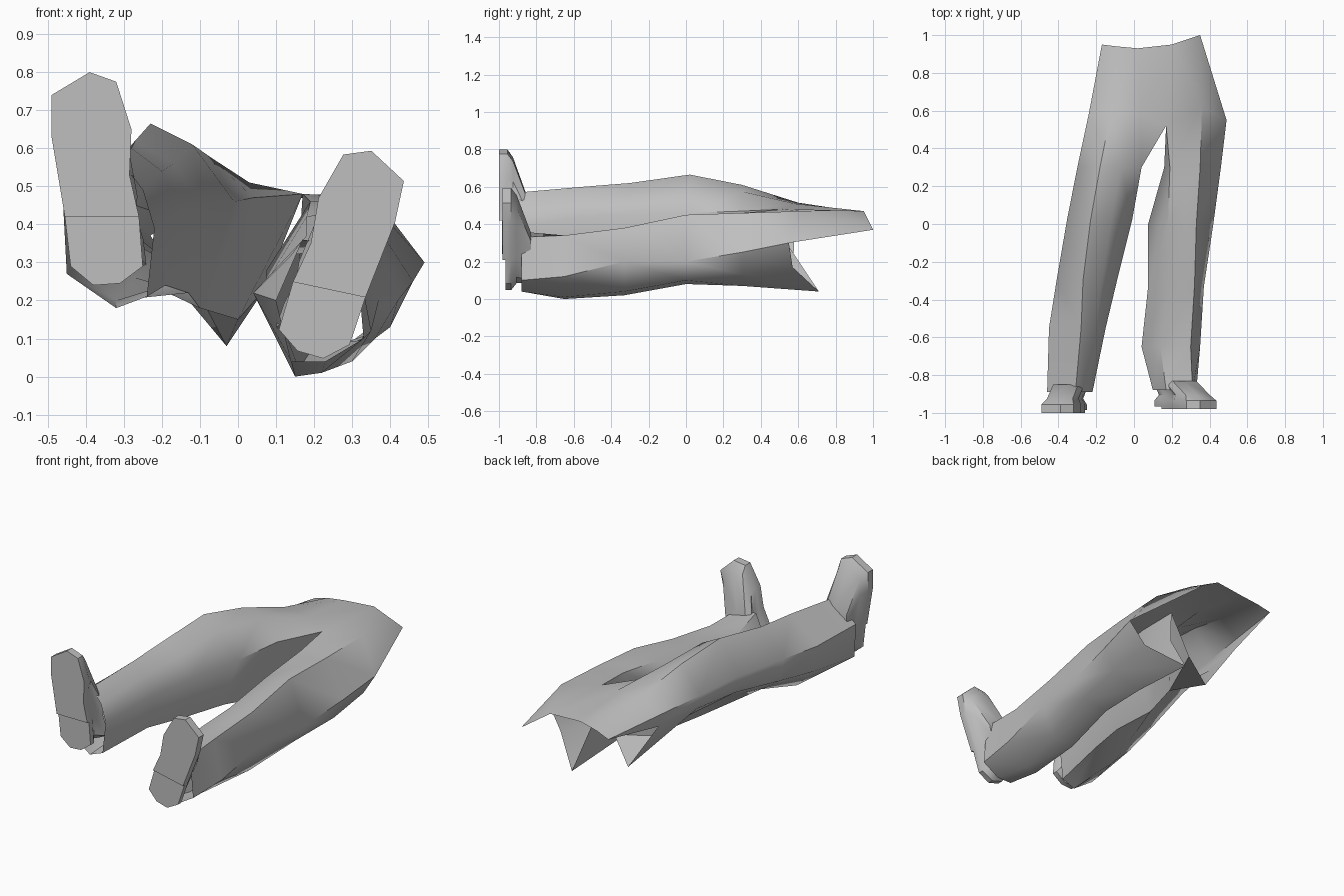
import bpy, bmesh, math
from mathutils import Vector

cube = bpy.data.objects.get("Cube")
if cube:
    bpy.data.objects.remove(cube, do_unlink=True)


def make_material(name, value):
    material = bpy.data.materials.new(name)
    material.use_nodes = True
    colour = (value, value, value, 1.0)
    material.diffuse_color = colour
    material.node_tree.nodes["Principled BSDF"].inputs["Base Color"].default_value = colour
    return material


grey = make_material("plain grey", 0.52)


def add_loft(bm, rings, cap_start=False, cap_end=False):
    """Skin a row of closed rings with quads."""
    loops = [[bm.verts.new(point) for point in ring] for ring in rings]
    for lower, upper in zip(loops, loops[1:]):
        count = len(lower)
        for i in range(count):
            j = (i + 1) % count
            bm.faces.new((lower[i], lower[j], upper[j], upper[i]))
    if cap_start:
        bm.faces.new(loops[0])
    if cap_end:
        bm.faces.new(loops[-1])


def finish(bm, name, angle):
    """Weld, orient, shade and link the mesh as a named object."""
    bmesh.ops.remove_doubles(bm, verts=bm.verts[:], dist=0.0005)
    bmesh.ops.recalc_face_normals(bm, faces=bm.faces[:])
    mesh = bpy.data.meshes.new(name)
    bm.to_mesh(mesh)
    bm.free()
    mesh.materials.append(grey)
    obj = bpy.data.objects.new(name, mesh)
    bpy.context.collection.objects.link(obj)
    bpy.ops.object.select_all(action="DESELECT")
    obj.select_set(True)
    bpy.context.view_layer.objects.active = obj
    bpy.ops.object.shade_smooth_by_angle(angle=math.radians(angle))
    return obj


def rings_from(sections):
    return [[(x, y, z) for x, z in points] for y, points in sections]


# Trouser cross-sections from cuff to thigh:
# outer low, bottom, inner low, inner high, inner shoulder, top, outer high
right_sections = [
    (-.89, [(-.45, .27), (-.32, .18), (-.24, .21), (-.22, .39), (-.25, .49), (-.31, .57), (-.46, .46)]),
    (-.55, [(-.43, .31), (-.32, .2), (-.19, .24), (-.15, .44), (-.2, .54), (-.28, .6), (-.45, .46)]),
    (-.3, [(-.39, .34), (-.27, .26), (-.13, .22), (-.09, .45), (-.17, .56), (-.27, .62), (-.41, .47)]),
    (.02, [(-.33, .38), (-.2, .31), (-.1, .18), (-.01, .46), (-.12, .61), (-.23, .665), (-.355, .48)]),
    (.3, [(-.28, .38), (-.12, .25), (0, .15), (.04, .47), (-.07, .575), (-.18, .61), (-.3, .46)]),
]
# outer edge, bottom outer, bottom inner, inner, top inner, top ridge
left_sections = [
    (-.88, [(.33, .1), (.23, .04), (.14, .04), (.1, .2), (.17, .36), (.31, .33)]),
    (-.65, [(.35, .12), (.22, .01), (.15, 0), (.04, .22), (.14, .32), (.3, .34)]),
    (-.33, [(.37, .2), (.3, .04), (.16, .02), (.075, .25), (.18, .37), (.32, .38)]),
    (0, [(.42, .2), (.36, .1), (.2, .08), (.075, .28), (.18, .42), (.33, .45)]),
    (.3, [(.46, .25), (.4, .13), (.22, .07), (.16, .33), (.19, .46), (.35, .46)]),
]

# Ragged thigh ends that meet at the crotch
crotch = (.17, .52, .48)
right_low, right_back = (-.23, .58, .37), (-.03, .57, .08)
right_outer, right_top, right_inner = (-.24, .58, .44), (-.12, .6, .515), (.03, .58, .51)
left_edge, left_ridge = (.49, .55, .3), (.36, .62, .47)
right_end = [right_low, right_back, (.07, .55, .23), crotch, right_inner, right_top, right_outer]
left_end = [left_edge, (.4, .57, .17), (.23, .71, .04), (.2, .55, .28), crotch, left_ridge]

# Trousers: two legs joined by an open-backed hip panel
bm = bmesh.new()
add_loft(bm, rings_from(right_sections) + [right_end])
add_loft(bm, rings_from(left_sections) + [left_end])
waist = [(-.17, .95, .42), (-.09, .94, .445), (.02, .93, .465), (.2, .95, .47)]
hips = [right_outer, right_top, right_inner, crotch]
waist_corner, hip_bone = (.35, 1, .37), (.28, .81, .475)
patches = [(hips[i], hips[i + 1], waist[i + 1], waist[i]) for i in range(len(hips) - 1)]
patches += [
    (right_low, right_outer, waist[0]),
    (crotch, left_ridge, hip_bone, waist[-1]),
    (left_ridge, left_edge, waist_corner, hip_bone),
    (hip_bone, waist_corner, waist[-1]),
]
for patch in patches:
    bm.faces.new([bm.verts.new(p) for p in patch])
finish(bm, "trousers", 50)

# Sole outline: outward distance and height above the heel
outline = [(.145, .5), (.045, .56), (-.025, .535), (-.065, .41), (-.06, .29), (-.085, .18),
           (-.095, .05), (-.035, .005), (.035, 0), (.095, .05), (.11, .18), (.145, .39)]


def boot(side_name, side, heel, turn):
    """A boot with its sole facing forward and a raised forefoot plate."""
    def place(u, v, depth):
        c, s = math.cos(turn), math.sin(turn)
        return Vector(heel) + Vector((side * (u * c + v * s), depth, v * c - u * s))

    def ring(depth, wide, tall, middle, points=outline, shift=0):
        return [place(u * wide + shift, middle + (v - middle) * tall, depth) for u, v in points]

    bm = bmesh.new()
    add_loft(bm, [ring(.015, 1, 1, .28), ring(.045, 1, 1, .28), ring(.075, .8, .86, .26),
                  ring(.15, .78, .5, .06, shift=-.03)], cap_start=True, cap_end=True)
    finish(bm, side_name + "_boot", 40)

    front = [p for p in outline if p[1] > .15]
    bm = bmesh.new()
    add_loft(bm, [ring(0, 1, 1, .28, front), ring(.016, 1, 1, .28, front)],
             cap_start=True, cap_end=True)
    finish(bm, side_name + "_forefoot_sole", 30)


boot("right", -1, (-.345, -1, .24), 0)
boot("left", 1, (.19, -.98, .055), math.radians(12))
